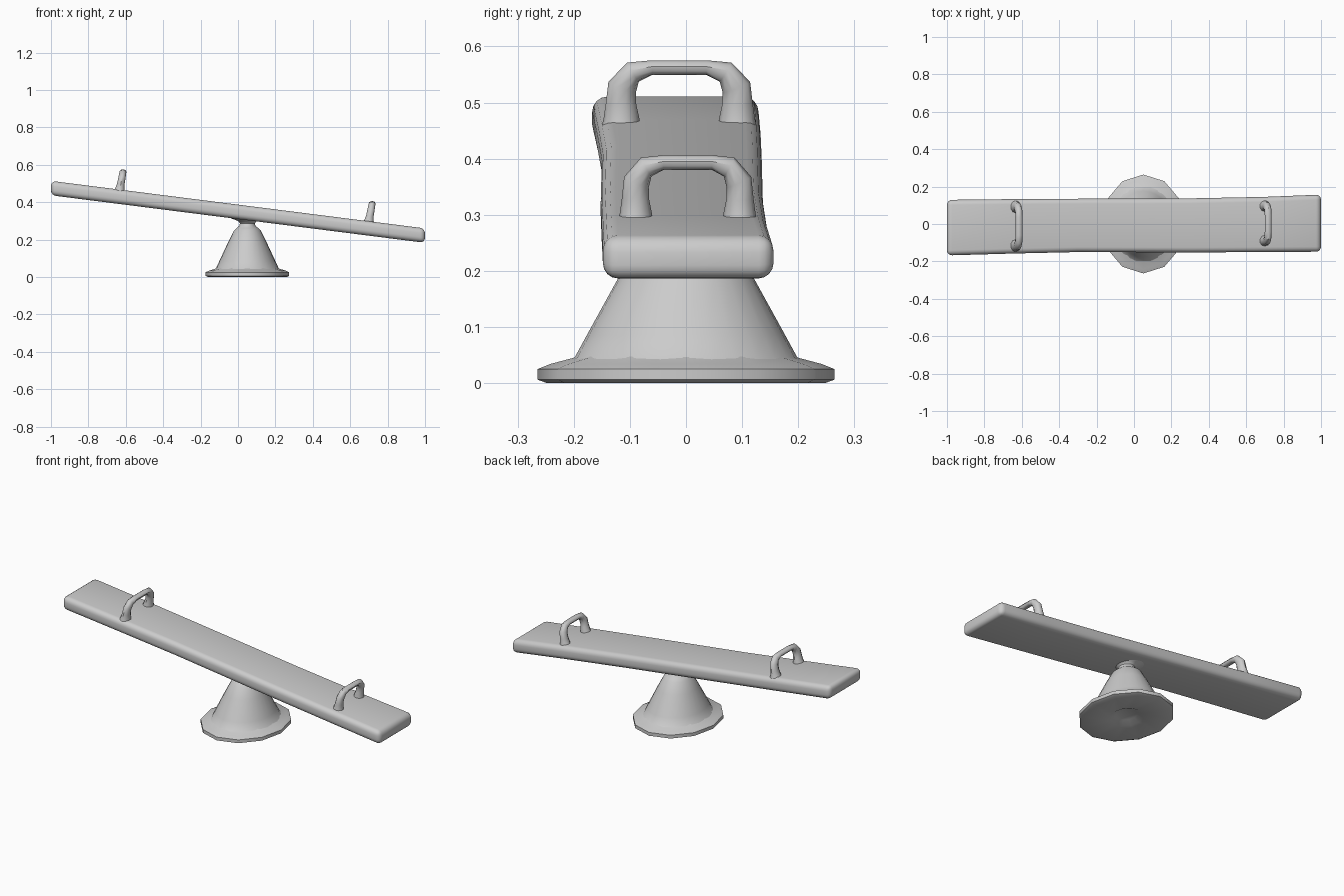
import bpy, bmesh, math

if "Cube" in bpy.data.objects:
    bpy.data.objects.remove(bpy.data.objects["Cube"])

grey = bpy.data.materials.new("plain grey")
grey.diffuse_color = (0.6, 0.6, 0.6, 1)
grey.use_nodes = True
grey.node_tree.nodes["Principled BSDF"].inputs["Base Color"].default_value = grey.diffuse_color
SLOPE = -0.127


def board_top(x):
    return 0.387 + SLOPE * x


def loft(name, rings, angle, bevel=0):
    """Skin a list of closed rings and cap both ends."""
    bm = bmesh.new()
    rows = [[bm.verts.new(p) for p in ring] for ring in rings]
    n = len(rows[0])
    for a, b in zip(rows, rows[1:]):
        for i in range(n):
            j = (i + 1) % n
            bm.faces.new((a[i], a[j], b[j], b[i]))
    bm.faces.new(rows[0][::-1])
    bm.faces.new(rows[-1])
    bmesh.ops.recalc_face_normals(bm, faces=bm.faces)
    mesh = bpy.data.meshes.new(name)
    bm.to_mesh(mesh)
    bm.free()
    mesh.materials.append(grey)
    ob = bpy.data.objects.new(name, mesh)
    bpy.context.collection.objects.link(ob)
    bpy.ops.object.select_all(action='DESELECT')
    ob.select_set(True)
    bpy.context.view_layer.objects.active = ob
    if bevel:
        mod = ob.modifiers.new("rounding", 'BEVEL')
        mod.width, mod.segments, mod.limit_method = bevel, 4, 'ANGLE'
        mod.angle_limit = math.radians(40)
        bpy.ops.object.modifier_apply(modifier=mod.name)
    bpy.ops.object.shade_smooth_by_angle(angle=math.radians(angle))
    return ob


def lathe(name, profile, sides, angle):
    """Slightly oval turned shape standing under the board."""
    rings = []
    for r, z in profile:
        rings.append([(0.05 + r * math.cos(t), 1.18 * r * math.sin(t), z)
                      for t in (math.tau * i / sides for i in range(sides))])
    return loft(name, rings, angle)


# Plank, with gently uneven sides: x, near side, far side
stations = [(-1, -.168, .129), (-.65, -.158, .133), (-.3, -.15, .135),
            (.3, -.152, .137), (.7, -.15, .145), (1, -.148, .157)]
plank = []
for x, y0, y1 in stations:
    t = board_top(x)
    b = t - 0.077
    plank.append([(x, y0, t), (x, y1, t), (x, y1, b), (x, y0, b)])
loft("plank", plank, 40, bevel=0.027)

# Base: faceted foot plate with a shallow hollow underneath
lathe("foot_plate", [(.05, .02), (.08, .004), (.21, 0), (.224, .006),
                     (.224, .025), (.205, .034), (.17, .045), (.15, .06)], 12, 40)

# Base: cone, narrow neck and flare meeting the plank
lathe("pivot_cone", [(.18, .036), (.168, .046), (.15, .085), (.101, .19),
                     (.072, .248), (.058, .262), (.043, .274), (.04, .287),
                     (.05, .3), (.085, .313), (.11, .325)], 28, 50)


def handle(name, x, y, scale):
    """Rounded grip swept along an arch: side, height, half width, half depth."""
    half = [(-.108, -.02, .036, .035), (-.106, .004, .033, .026),
            (-.107, .03, .028, .021), (-.105, .06, .027, .020),
            (-.085, .087, .020, .019), (-.05, .095, .013, .018)]
    path = half + [(-a, h, w, d) for a, h, w, d in reversed(half)]
    rings = []
    for i, (a, h, w, d) in enumerate(path):
        p, q = path[max(i - 1, 0)], path[min(i + 1, len(path) - 1)]
        dy, dz = q[0] - p[0], q[1] - p[1]
        m = math.hypot(dy, dz)
        ny, nz = -dz / m, dy / m
        ring = []
        for k in range(10):
            t = math.tau * k / 10
            hz = h + nz * w * math.cos(t)
            ring.append((x + d * math.sin(t) + 0.18 * hz,
                         y + scale * (a + ny * w * math.cos(t)),
                         board_top(x) + hz + SLOPE * d * math.sin(t)))
        rings.append(ring)
    return loft(name, rings, 40)


# Grips near both seats
handle("left_handle", -.632, -.012, .97)
handle("right_handle", .70, .003, .87)
